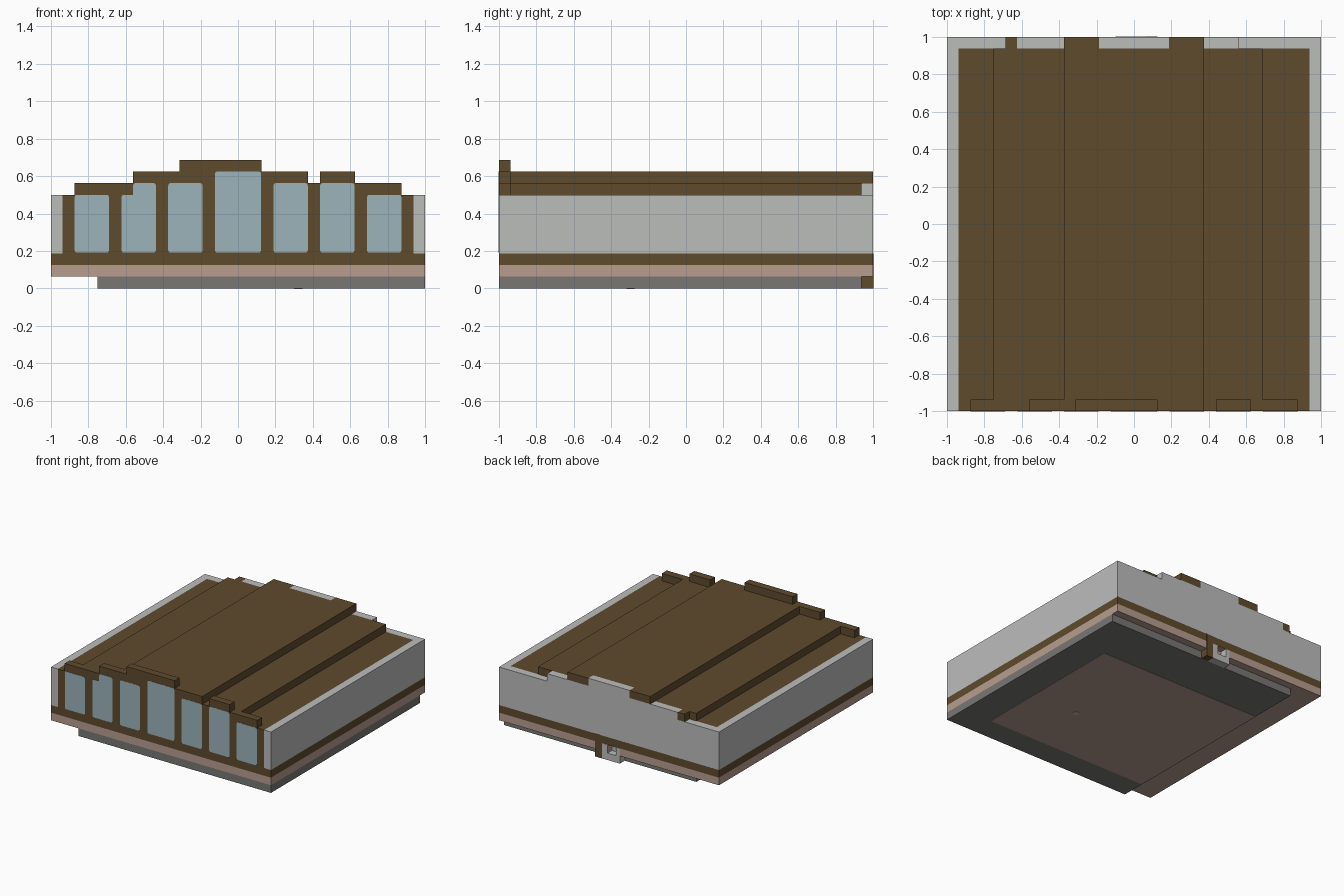
import bpy, bmesh

cube = bpy.data.objects.get("Cube")
if cube:
    bpy.data.objects.remove(cube, do_unlink=True)

U = 1 / 16  # grid unit: the building is 32 units wide


def material(name, rgb):
    m = bpy.data.materials.new(name)
    m.use_nodes = True
    m.diffuse_color = (*rgb, 1)
    bsdf = next(n for n in m.node_tree.nodes if n.type == 'BSDF_PRINCIPLED')
    bsdf.inputs["Base Color"].default_value = (*rgb, 1)
    return m


BROWN = material("dark_brown", (.114, .069, .026))
WHITE = material("pale_grey", (.50, .51, .50))
PINK = material("dusty_pink", (.479, .337, .275))
GREY = material("stone_grey", (.188, .184, .175))
GLASS = material("blue_glass", (.328, .455, .50))


def box(name, mat, x, y, z, round_axis=None):
    """Box from (min, max) ranges in grid units, optionally with rounded corners along one axis."""
    bm = bmesh.new()
    bmesh.ops.create_cube(bm, size=1)
    for v in bm.verts:
        v.co = [U * (r[0] if c < 0 else r[1]) for c, r in zip(v.co, (x, y, z))]
    if round_axis is not None:
        edges = [e for e in bm.edges
                 if all(abs(e.verts[0].co[a] - e.verts[1].co[a]) < 1e-6
                        for a in range(3) if a != round_axis)]
        bmesh.ops.bevel(bm, geom=edges, offset=.012, segments=2,
                        profile=.5, affect='EDGES')
    me = bpy.data.meshes.new(name)
    bm.to_mesh(me)
    bm.free()
    me.materials.append(mat)
    ob = bpy.data.objects.new(name, me)
    bpy.context.collection.objects.link(ob)
    return ob


def carve(target, cutter):
    mod = target.modifiers.new("carve", 'BOOLEAN')
    mod.operation = 'DIFFERENCE'
    mod.solver = 'EXACT'
    mod.object = cutter


# Base layers
box("ground_slab", GREY, (-12, 16), (-16, 15), (0, 1))
pink_band = box("pink_band", PINK, (-16, 16), (-16, 16), (1, 2))
box("brown_band", BROWN, (-16, 16), (-16, 16), (2, 3))

# Painted patches under the slab
box("underside_patch", PINK, (-12, 11.8), (-12.8, 8.5), (-.03, .02), 2)
box("underside_spot", WHITE, (4.8, 5.5), (-5.1, -4.4), (-.06, 0))

# Walls around the hall
for side, s in (("right", -1), ("left", 1)):
    box(side + "_wall", WHITE, sorted((s * 15, s * 16)), (-16, 16), (3, 8))
box("back_wall", WHITE, (-15, 15), (15, 16), (3, 8))
box("hall", BROWN, (-15, 15), (-16, 15), (3, 8))

# Stepped roof
box("lower_roof", BROWN, (-12, 11), (-15, 15), (8, 9))
box("upper_roof", BROWN, (-6, 6), (-15, 15), (9, 10))

# Back gable, level by level
box("lower_gable", WHITE, (-10, 9), (15, 16), (8, 9))
box("lower_gable_trim", BROWN, (-11, -10), (15, 16), (8, 9))
box("upper_gable", WHITE, (-3, 3), (15, 16), (9, 10))
box("right_gable_trim", BROWN, (-6, -3), (15, 16), (9, 10))
box("left_gable_trim", BROWN, (3, 6), (15, 16), (9, 10))

# Front parapet steps: x range and top height
for i, (x0, x1, top) in enumerate([(-14, -9, 9), (-9, -5, 10), (-5, 2, 11), (2, 6, 10),
                                   (6, 7, 9), (7, 10, 10), (10, 14, 9)]):
    box(f"parapet_{i}", BROWN, (x0, x1), (-16, -15), (8, top))

# Front windows: x range and top height
for i, (x0, x1, top) in enumerate([(-14, -11, 8), (-10, -7, 8), (-9, -7, 9), (-6, -3, 9),
                                   (-2, 2, 10), (3, 6, 9), (7, 10, 9), (11, 14, 8)]):
    proud = .04 if i == 2 else .03
    box(f"window_{i}", GLASS, (x0 + .03, x1 - .03), (-16 - proud, -15.95), (3.05, top), 1)

# Hollow fitting under the back wall
fitting = box("back_fitting", WHITE, (-1.6, 1), (15, 16.02), (0, 2))
box("back_fitting_post", BROWN, (1, 2), (15, 16.03), (0, 3))
cutter = box("fitting_cutter", BROWN, (-1, .2), (15.1, 17), (.9, 1.98))
cutter.hide_render = True
cutter.hide_viewport = True
cutter.display_type = 'WIRE'
for part in (fitting, pink_band):
    carve(part, cutter)
